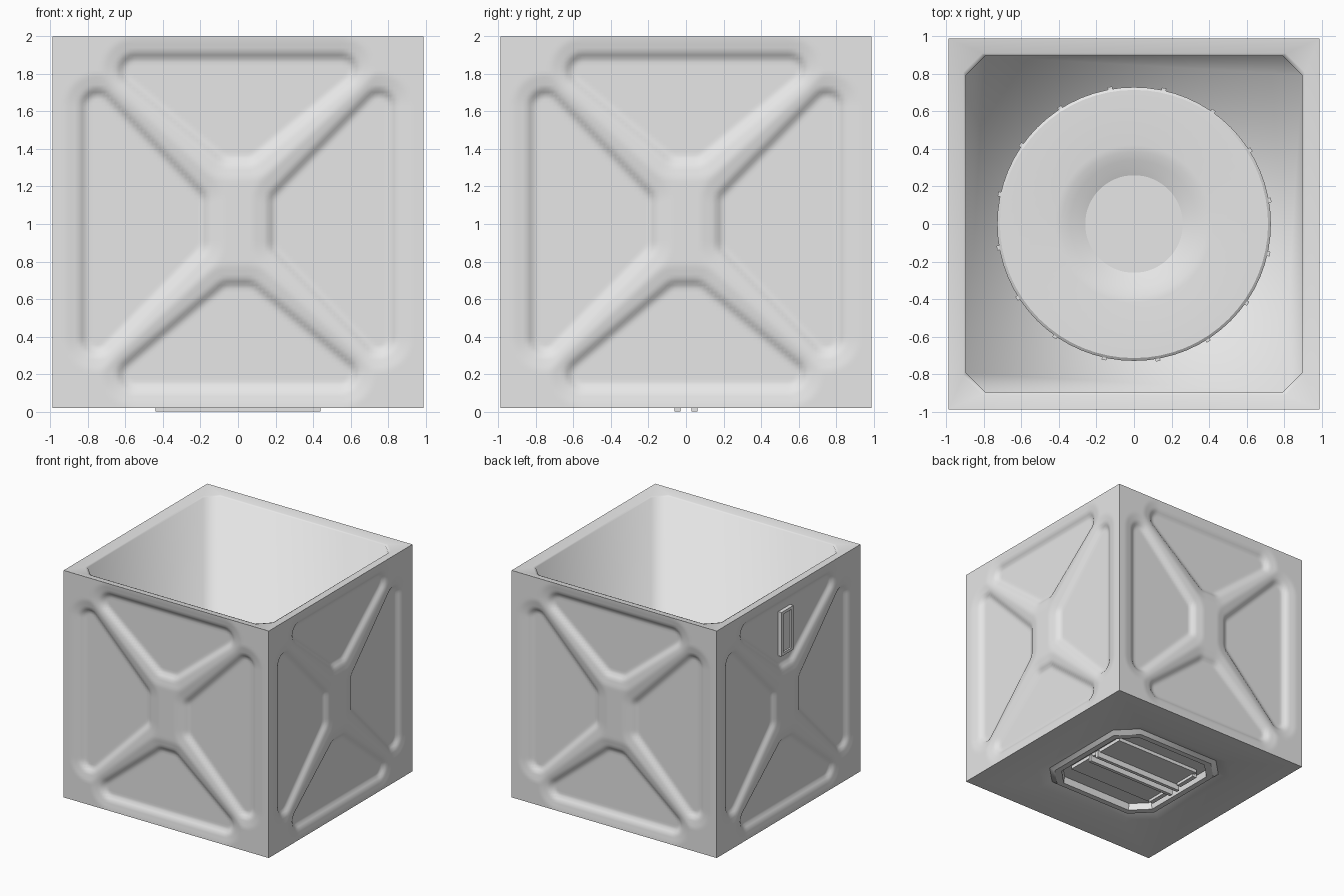
import bpy, bmesh, math
from mathutils import Vector, Matrix

if "Cube" in bpy.data.objects:
    bpy.data.objects.remove(bpy.data.objects["Cube"])

grey = bpy.data.materials.new("light_grey")
grey.diffuse_color = (0.8, 0.8, 0.8, 1)
grey.use_nodes = True
grey.node_tree.nodes["Principled BSDF"].inputs["Base Color"].default_value = grey.diffuse_color

H, ZC = 0.99, 1.01          # half width and centre height of the cube


def finish(bm, name, angle=40):
    bmesh.ops.remove_doubles(bm, verts=bm.verts, dist=1e-4)
    me = bpy.data.meshes.new(name)
    bm.to_mesh(me)
    bm.free()
    me.materials.append(grey)
    ob = bpy.data.objects.new(name, me)
    bpy.context.collection.objects.link(ob)
    bpy.ops.object.select_all(action='DESELECT')
    ob.select_set(True)
    bpy.context.view_layer.objects.active = ob
    bpy.ops.object.shade_smooth_by_angle(angle=math.radians(angle))
    return ob


def box(bm, c, s, rot=0):
    m = Matrix.Rotation(rot, 4, 'Z') @ Matrix.Translation(c) @ Matrix.Diagonal((*s, 1))
    bmesh.ops.create_cube(bm, size=1, matrix=m)


def smooth(t):
    t = min(1, max(0, t))
    return t * t * (3 - 2 * t)


def sdf(p, poly):
    """Signed distance from a point to a convex polygon."""
    best, inside, n = 9, True, len(poly)
    for i in range(n):
        a, b = poly[i], poly[(i + 1) % n]
        e, w = b - a, p - a
        t = min(1, max(0, w.dot(e) / e.dot(e)))
        best = min(best, (w - e * t).length)
        inside &= (e.x * w.y - e.y * w.x) > 0
    return -best if inside else best


# sunken panel outlines, top and side (the others follow by symmetry)
R = 0.08
TOP = [Vector(p) for p in ((-0.55, 0.81), (-0.05, 0.40), (0.05, 0.40), (0.55, 0.81))]
SIDE = [Vector(p) for p in ((0.25, -0.11), (0.75, -0.62), (0.75, 0.62), (0.25, 0.11))]
PANEL = 0.042               # panel depth


def depth(u, v):
    p = Vector((abs(u), abs(v)))
    d = min(sdf(p, TOP), sdf(p, SIDE)) - R
    lip = 0.6 * smooth((d + 0.03) / 0.05)            # fillet at the panel edge
    slope = 0.4 * min(1, max(0, d / 0.09))           # sloping flank of the frame
    return PANEL * (1 - lip - slope)


# four side faces with raised cross and sunken panels
N = 100
bm = bmesh.new()
co = [-H + 2 * H * i / N for i in range(N + 1)]
field = [[depth(u, v) for u in co] for v in co]
for q in range(4):
    rot = Matrix.Rotation(q * math.pi / 2, 3, 'Z')
    g = [[bm.verts.new(rot @ Vector((u, -H + field[j][i], ZC + v)))
          for i, u in enumerate(co)] for j, v in enumerate(co)]
    for j in range(N):
        for i in range(N):
            bm.faces.new((g[j][i], g[j][i + 1], g[j + 1][i + 1], g[j + 1][i]))
finish(bm, "cube_sides", 60)


def octagon(r, c, z):
    """Square with corners cut by c."""
    k = r - c
    return [Vector((x, y, z)) for x, y in
            ((r, -k), (r, k), (k, r), (-k, r), (-r, k), (-r, -k), (-k, -r), (k, -r))]


def loft(levels, name, angle, flip=False):
    bm = bmesh.new()
    rings = [[bm.verts.new(p) for p in octagon(*lv)] for lv in levels]
    for a, b in zip(rings, rings[1:]):
        for i in range(8):
            j = (i + 1) % 8
            f = (a[i], a[j], b[j], b[i])
            bm.faces.new(f[::-1] if flip else f)
    bm.faces.new(rings[-1][::-1] if flip else rings[-1])
    return finish(bm, name, angle)


# rim, inner walls and floor
FL = 0.15
loft([(H, 0, 2.0), (0.91, 0.1, 1.982), (0.895, 0.1, 1.975), (0.895, 0.1, FL)],
     "rim_and_inside", 100)

# underside with stepped octagonal recess
loft([(H, 0, 0.02), (0.66, 0.2, 0.02), (0.57, 0.16, 0.05), (0.54, 0.16, 0.022),
      (0.49, 0.14, 0.022), (0.48, 0.13, 0.08)], "underside", 30, True)

# plate and rails under the base
bm = bmesh.new()
box(bm, (0, 0, 0.07), (0.84, 0.62, 0.04))
for y in (-0.045, 0.045):
    box(bm, (0, y, 0.03), (0.88, 0.03, 0.06))
for y in (-0.18, 0.18):
    box(bm, (-0.42, y, 0.045), (0.04, 0.2, 0.04))
finish(bm, "base_plate")

# round floor disc with a dished centre
bm = bmesh.new()
prof = [(0.73, FL), (0.73, 0.19), (0.715, 0.2), (0.42, 0.2), (0.385, 0.196),
        (0.34, 0.182), (0.295, 0.168), (0.26, 0.155), (0, 0.155)]
vs = [bm.verts.new((r, 0, z)) for r, z in prof]
es = [bm.edges.new(e) for e in zip(vs, vs[1:])]
bmesh.ops.spin(bm, geom=vs + es, cent=(0, 0, 0), axis=(0, 0, 1),
               angle=math.tau, steps=64)
bmesh.ops.remove_doubles(bm, verts=bm.verts, dist=1e-4)
bmesh.ops.recalc_face_normals(bm, faces=bm.faces)
if sum(f.normal.z for f in bm.faces) < 0:
    bmesh.ops.reverse_faces(bm, faces=bm.faces)
finish(bm, "floor_disc", 14)

# small teeth around the disc
bm = bmesh.new()
for i in range(16):
    box(bm, (0.73, 0, 0.17), (0.025, 0.025, 0.04), math.radians(10 + 22.5 * i))
finish(bm, "disc_teeth")

# latch plate in the upper panel of the left side
bm = bmesh.new()
X = -0.95
box(bm, (X, 0, 1.62), (0.03, 0.13, 0.36))
for s in (-1, 1):
    box(bm, (X - 0.005, s * 0.07, 1.62), (0.05, 0.025, 0.38))
    box(bm, (X - 0.005, 0, 1.62 + s * 0.18), (0.05, 0.165, 0.025))
finish(bm, "latch_plate")
